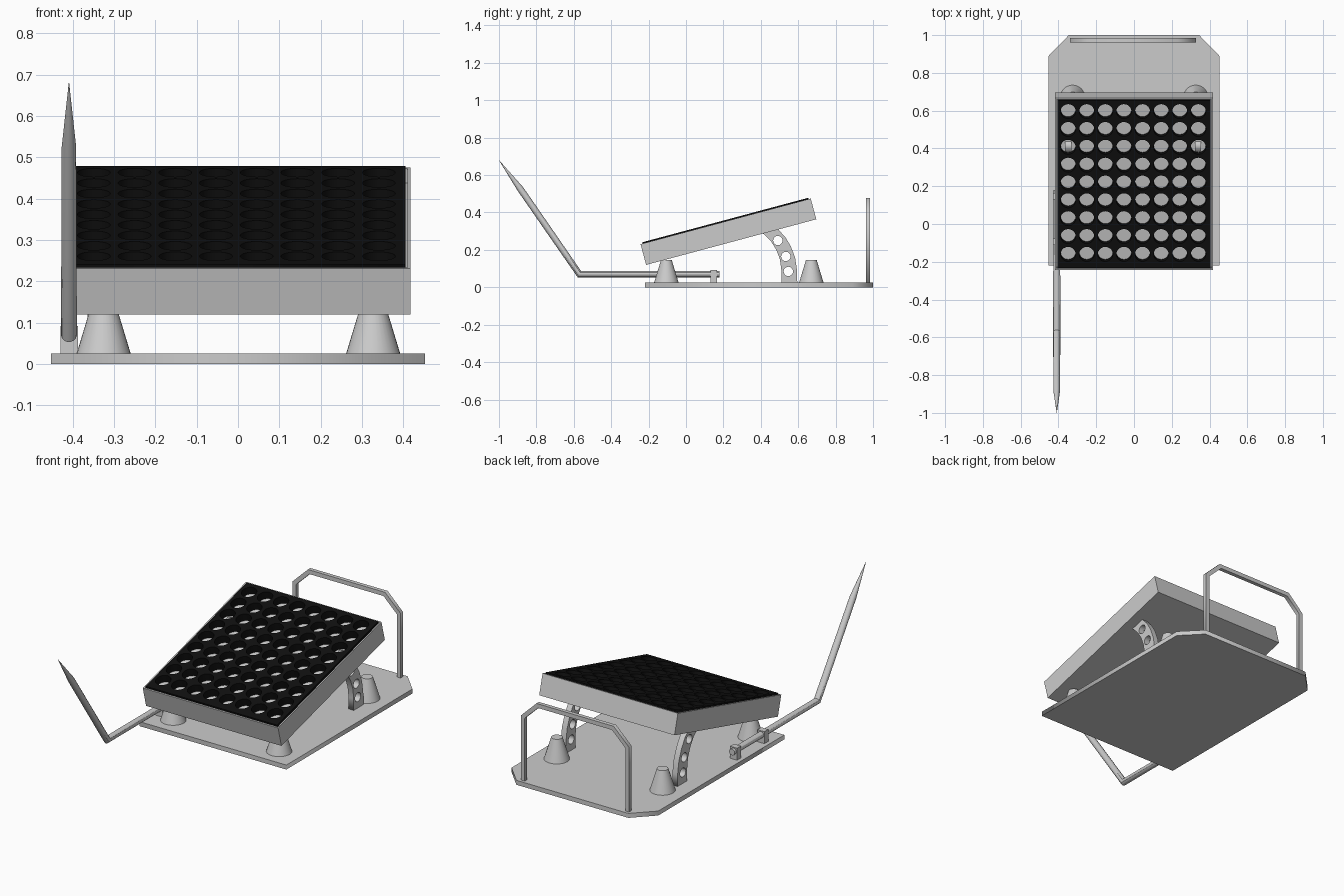
import bpy, bmesh, math
from mathutils import Matrix, Vector

if "Cube" in bpy.data.objects:
    bpy.data.objects.remove(bpy.data.objects["Cube"])

SIDE = Matrix(((0, 0, 1, 0), (1, 0, 0, 0), (0, 1, 0, 0), (0, 0, 0, 1)))  # profile (y, z)
FRONT = Matrix.Rotation(math.pi / 2, 4, 'X')                             # profile (x, z)


def circle(cx, cy, r, n=20):
    return [(cx + r * math.cos(2 * math.pi * i / n), cy + r * math.sin(2 * math.pi * i / n)) for i in range(n)]


def curve_to_mesh(name, cu, matrix):
    ob = bpy.data.objects.new(name, cu)
    bpy.context.collection.objects.link(ob)
    bpy.ops.object.select_all(action='DESELECT')
    ob.select_set(True)
    bpy.context.view_layer.objects.active = ob
    bpy.ops.object.convert(target='MESH')
    ob = bpy.context.object
    ob.matrix_world = matrix
    return ob


def plate(name, loops, thickness, matrix):
    """Outline plus hole loops, extruded symmetrically."""
    cu = bpy.data.curves.new(name, 'CURVE')
    cu.dimensions, cu.fill_mode, cu.extrude = '2D', 'BOTH', thickness / 2
    for loop in loops:
        sp = cu.splines.new('POLY')
        sp.points.add(len(loop) - 1)
        for p, (x, y) in zip(sp.points, loop):
            p.co = (x, y, 0, 1)
        sp.use_cyclic_u = True
    return curve_to_mesh(name, cu, matrix)


def box(name, lo, hi, matrix=Matrix(), recess=None):
    lo, hi = Vector(lo), Vector(hi)
    bm = bmesh.new()
    bmesh.ops.create_cube(bm, size=1)
    for v in bm.verts:
        v.co = Vector([(lo[i] + hi[i]) / 2 + v.co[i] * (hi[i] - lo[i]) for i in range(3)])
    if recess:
        bm.normal_update()
        top = max(bm.faces, key=lambda f: f.normal.z)
        bmesh.ops.inset_region(bm, faces=[top], thickness=recess[0])
        top = bmesh.ops.extrude_discrete_faces(bm, faces=[top])['faces'][0]
        for v in top.verts:
            v.co.z -= recess[1]
    me = bpy.data.meshes.new(name)
    bm.to_mesh(me)
    bm.free()
    ob = bpy.data.objects.new(name, me)
    bpy.context.collection.objects.link(ob)
    ob.matrix_world = matrix
    return ob


# Base plate with clipped back corners
plate("base_plate", [[(-0.452, -0.22), (0.452, -0.22), (0.452, 0.89), (0.345, 1.0), (-0.345, 1.0), (-0.452, 0.89)]],
      0.025, Matrix.Translation((0, 0, 0.0125)))

# Tilted tray, open on top
TILT = Matrix.Translation((0, -0.243, 0.231)) @ Matrix.Rotation(math.radians(15), 4, 'X')
box("deck_tray", (-0.417, 0, -0.115), (0.417, 0.942, 0), TILT, recess=(0.01, 0.037))

# Black perforated mat
mat = plate("perforated_mat",
            [[(-0.405, 0.011), (0.405, 0.011), (0.405, 0.931), (-0.405, 0.931)]] +
            [circle((i - 3.5) * 0.0985 - 0.004, 0.088 + j * 0.0978, 0.04) for i in range(8) for j in range(9)],
            0.043, TILT @ Matrix.Translation((0, 0, -0.0145)))
black = bpy.data.materials.new("black_rubber")
black.diffuse_color = (0.005, 0.005, 0.005, 1)
black.use_nodes = True
black.node_tree.nodes["Principled BSDF"].inputs["Base Color"].default_value = black.diffuse_color
mat.data.materials.append(black)

# Curved, drilled supports under the raised end
outer = [(0.595, 0.02), (0.594, 0.09), (0.583, 0.16), (0.56, 0.22), (0.53, 0.27), (0.49, 0.312), (0.44, 0.352), (0.435, 0.385)]
inner = [(0.385, 0.37), (0.375, 0.31), (0.415, 0.285), (0.455, 0.245), (0.483, 0.20), (0.502, 0.15), (0.51, 0.09), (0.51, 0.02)]
holes = [circle(0.491, 0.25, 0.025), circle(0.534, 0.165, 0.025), circle(0.547, 0.085, 0.025)]
for side, x in (("left", -0.348), ("right", 0.34)):
    plate(f"{side}_support", [outer + inner] + holes, 0.032, Matrix.Translation((x, 0, 0)) @ SIDE)

# Conical bumpers
for end, y in (("front", -0.105), ("back", 0.67)):
    for side, x in (("left", -0.325), ("right", 0.327)):
        bpy.ops.mesh.primitive_cone_add(vertices=32, radius1=0.066, radius2=0.029, depth=0.122, location=(x, y, 0.084))
        bpy.context.object.name = f"{end}_{side}_bumper"
        bpy.ops.object.shade_smooth_by_angle()

# Back hoop
hoop = [(-0.338, 0.02), (-0.338, 0.385), (-0.243, 0.477), (0.233, 0.477), (0.328, 0.385), (0.328, 0.02),
        (0.305, 0.02), (0.305, 0.375), (0.223, 0.454), (-0.233, 0.454), (-0.315, 0.375), (-0.315, 0.02)]
plate("back_hoop", [hoop], 0.022, Matrix.Translation((0, 0.973, 0)) @ FRONT)

# Bent, pointed lever
cu = bpy.data.curves.new("bent_lever", 'CURVE')
cu.dimensions, cu.bevel_depth, cu.bevel_resolution, cu.use_fill_caps = '3D', 0.0175, 4, True
sp = cu.splines.new('POLY')
path = [(0.18, 0.07, 1), (-0.57, 0.07, 1.1), (-0.885, 0.525, 1), (-1.0, 0.68, 0.03)]
sp.points.add(len(path) - 1)
for p, (y, z, r) in zip(sp.points, path):
    p.co, p.radius = (-0.409, y, z, 1), r
curve_to_mesh("bent_lever", cu, Matrix())
bpy.ops.object.shade_smooth_by_angle()

# Lever brackets
for end, y in (("back", 0.148), ("front", -0.093)):
    box(f"{end}_lever_bracket", (-0.43, y - 0.017, 0.02), (-0.387, y + 0.017, 0.092))
